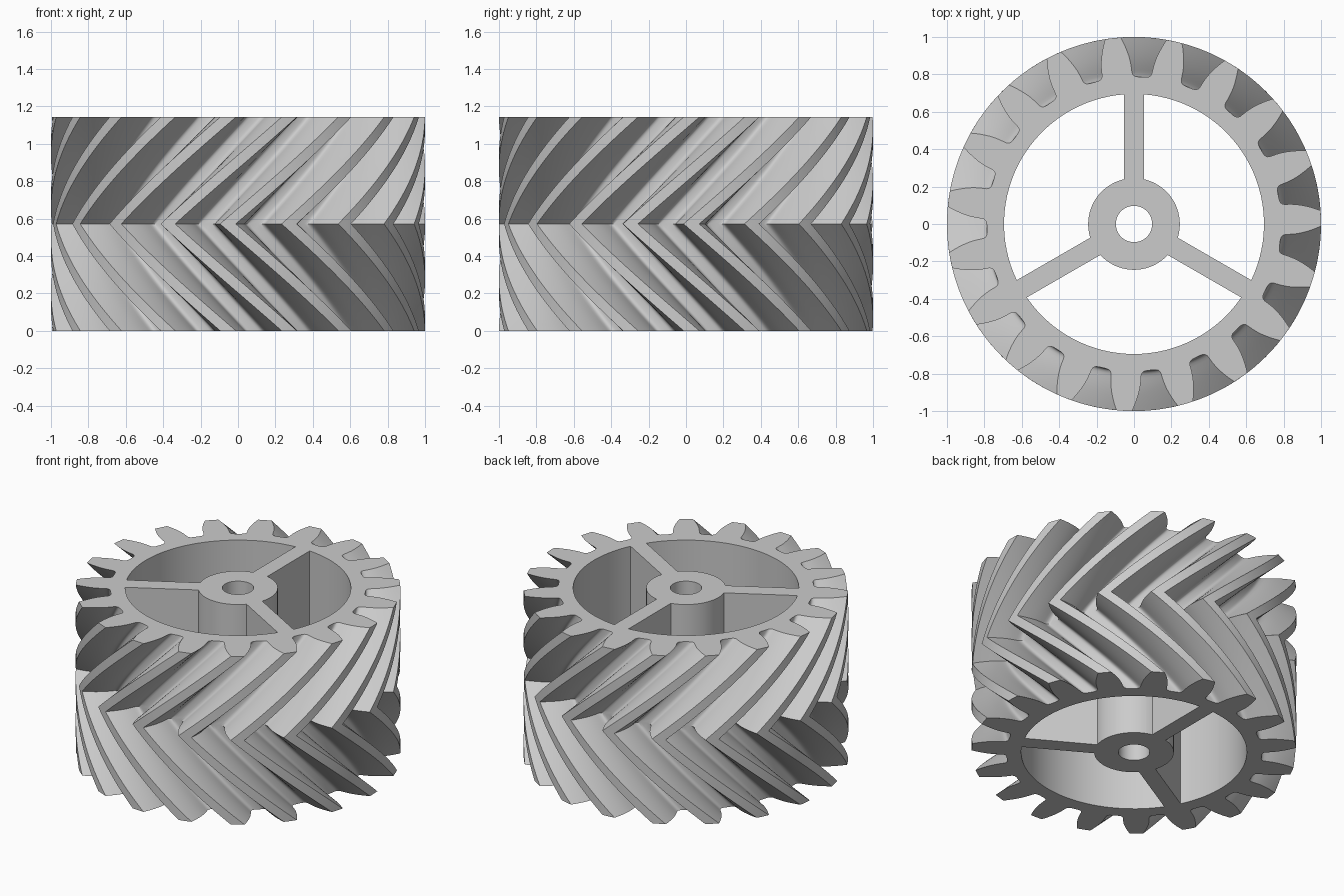
import bpy
import bmesh
from math import sin, cos, pi, radians, asin

HEIGHT = 1.144
TEETH = 19
PITCH = 2 * pi / TEETH
PHASE = radians(1.75)      # tooth direction on both end faces
TWIST = radians(38)        # rotation of the teeth between end and middle
LAYERS = 20                # slices per half
RIM_R, HUB_R, BORE_R, SPOKE_W = 0.695, 0.245, 0.097, 0.107

# Half tooth from tip to root: radius, half angle in degrees
FLANK = [(1, 2.4), (0.975, 3.05), (0.95, 3.65), (0.925, 4.2), (0.9, 4.7),
         (0.875, 5.1), (0.85, 5.4), (0.825, 5.6), (0.81, 5.72),
         (0.8, 6.0), (0.793, 6.45), (0.789, 7.1), (0.787, 8.0)]

if "Cube" in bpy.data.objects:
    bpy.data.objects.remove(bpy.data.objects["Cube"])

grey = bpy.data.materials.new("light_grey")
grey.use_nodes = True
COLOUR = (0.6, 0.6, 0.6, 1)
grey.diffuse_color = COLOUR
grey.node_tree.nodes["Principled BSDF"].inputs["Base Color"].default_value = COLOUR


def polar(r, a):
    return r * cos(a), r * sin(a)


def make_object(name, bm):
    bmesh.ops.recalc_face_normals(bm, faces=bm.faces)
    mesh = bpy.data.meshes.new(name)
    bm.to_mesh(mesh)
    bm.free()
    mesh.materials.append(grey)
    obj = bpy.data.objects.new(name, mesh)
    bpy.context.collection.objects.link(obj)
    return obj


def loft(bm, rings):
    """Join equal rings of points into a closed solid."""
    loops = [[bm.verts.new(p) for p in ring] for ring in rings]
    for low, high in zip(loops, loops[1:]):
        for i in range(len(low)):
            j = (i + 1) % len(low)
            bm.faces.new((low[i], low[j], high[j], high[i]))
    bm.faces.new(loops[0][::-1])
    bm.faces.new(loops[-1])


# Tooth outline, going round the wheel
half = [(r, radians(a)) for r, a in FLANK]
tooth = [(r, -a) for r, a in reversed(half)] + [(1, 0)] + half
outline = [(r, a + PHASE + k * PITCH) for k in range(TEETH) for r, a in tooth]

# Double helical body: the twist runs back and forth about the middle
bm = bmesh.new()
rings = []
for i in range(2 * LAYERS + 1):
    t = i / LAYERS - 1
    turn = TWIST * (abs(t) - 1)
    rings.append([(*polar(r, a + turn), HEIGHT * (t + 1) / 2) for r, a in outline])
loft(bm, rings)
gear = make_object("herringbone_gear", bm)


# Cutters: three pockets between the spokes, and the shaft bore
def add_cutter(bm, points):
    loft(bm, [[(x, y, z) for x, y in points] for z in (-0.1, HEIGHT + 0.1)])


def arc(r, start, end, steps):
    return [polar(r, start + (end - start) * i / steps) for i in range(steps + 1)]


bm = bmesh.new()
for k in range(3):
    a0 = pi / 2 + k * 2 * pi / 3
    a1 = a0 + 2 * pi / 3
    outer, inner = asin(SPOKE_W / 2 / RIM_R), asin(SPOKE_W / 2 / HUB_R)
    add_cutter(bm, arc(RIM_R, a0 + outer, a1 - outer, 32)
               + arc(HUB_R, a1 - inner, a0 + inner, 20))
add_cutter(bm, arc(BORE_R, 0, 2 * pi, 48)[:-1])
cutter = make_object("pocket_cutter", bm)
cutter.hide_render = True

cut = gear.modifiers.new("pockets", 'BOOLEAN')
cut.operation = 'DIFFERENCE'
cut.solver = 'EXACT'
cut.object = cutter
bpy.ops.object.select_all(action='DESELECT')
bpy.context.view_layer.objects.active = gear
gear.select_set(True)
bpy.ops.object.modifier_apply(modifier=cut.name)
bpy.data.objects.remove(cutter)

bpy.ops.object.shade_smooth_by_angle(angle=radians(35))
